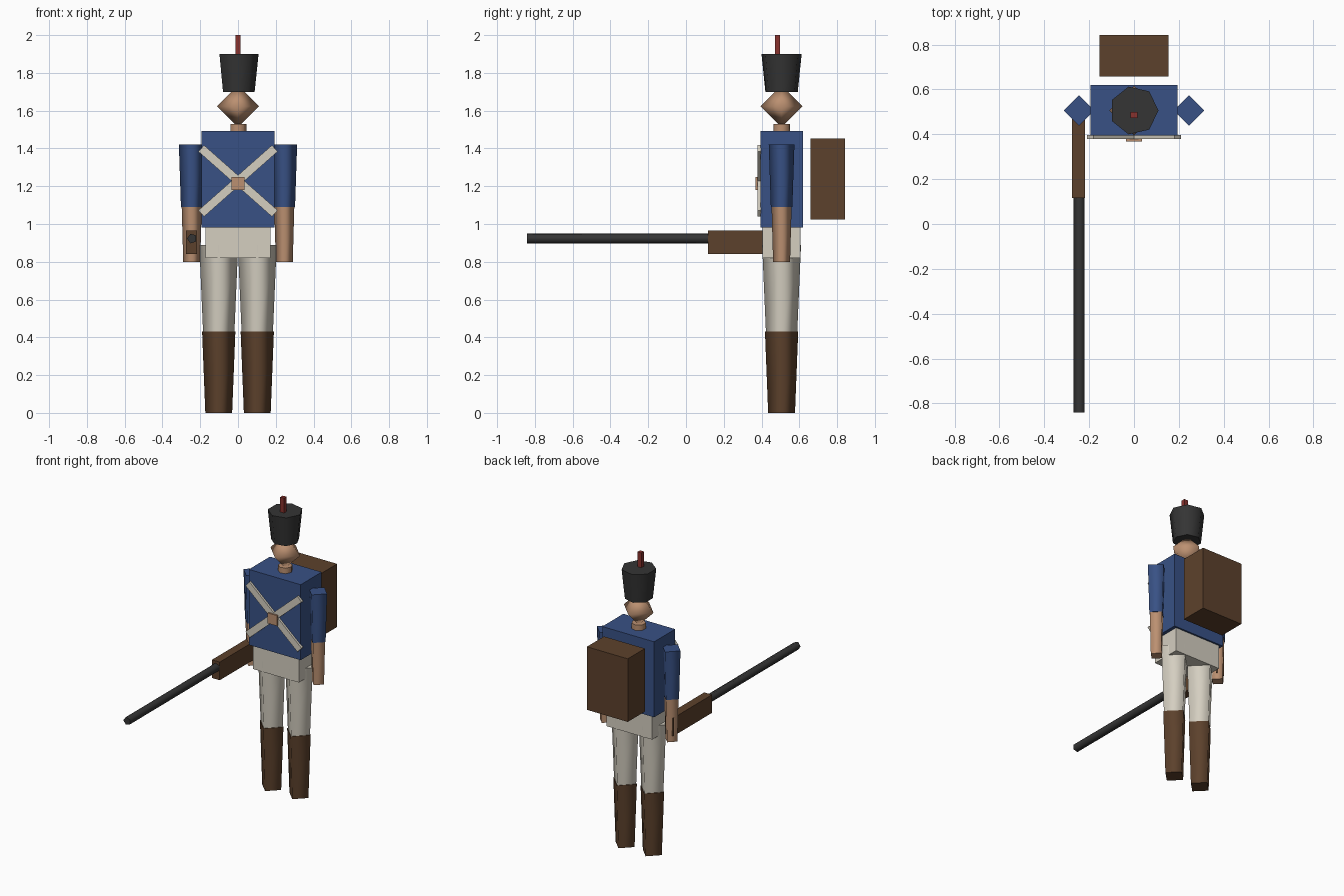
import bpy
import bmesh
import math
from mathutils import Matrix, Vector

cube = bpy.data.objects.get("Cube")
if cube:
    bpy.data.objects.remove(cube, do_unlink=True)


def material(name, r, g, b):
    mat = bpy.data.materials.new(name)
    mat.use_nodes = True
    mat.diffuse_color = (r, g, b, 1)
    mat.node_tree.nodes["Principled BSDF"].inputs["Base Color"].default_value = (r, g, b, 1)
    return mat


BLUE = material("coat blue", 0.04, 0.083, 0.235)
CREAM = material("cream cloth", 0.66, 0.62, 0.53)
BROWN = material("leather brown", 0.108, 0.053, 0.025)
SKIN = material("skin tan", 0.5, 0.28, 0.165)
BLACK = material("felt black", 0.035, 0.035, 0.035)
RED = material("plume red", 0.25, 0.032, 0.027)
BODY_Y = 0.506


def finish(name, bm, mat):
    bmesh.ops.recalc_face_normals(bm, faces=bm.faces)
    mesh = bpy.data.meshes.new(name)
    bm.to_mesh(mesh)
    bm.free()
    mesh.materials.append(mat)
    obj = bpy.data.objects.new(name, mesh)
    bpy.context.scene.collection.objects.link(obj)
    return obj


def box(name, centre, size, mat, tilt=0):
    """Box, optionally tilted about the y axis."""
    bm = bmesh.new()
    bmesh.ops.create_cube(bm, size=1)
    bm.transform(Matrix.Translation(centre) @ Matrix.Rotation(tilt, 4, "Y")
                 @ Matrix.Diagonal((*size, 1)))
    return finish(name, bm, mat)


def taper(name, base, height, r_low, r_high, sides, mat, turn=None):
    """Tapered column with smooth walls and crisp flat caps."""
    bm = bmesh.new()
    rings = []
    for z, r in ((0, r_low), (height, r_high)):
        angles = [math.tau * i / sides for i in range(sides)]
        rings.append([bm.verts.new((r * math.cos(a), r * math.sin(a), z)) for a in angles])
    low, high = rings
    for i in range(sides):
        j = (i + 1) % sides
        bm.faces.new((low[i], low[j], high[j], high[i])).smooth = True
    for ring in rings:
        for edge in bm.faces.new(ring).edges:
            edge.smooth = False
    bm.transform(Matrix.Translation(base) @ (turn or Matrix.Identity(4)))
    return finish(name, bm, mat)


# Torso, hips and neck
box("torso", (0, BODY_Y, 1.237), (0.388, 0.225, 0.511), BLUE)
box("hips", (0, BODY_Y, 0.901), (0.344, 0.202, 0.162), CREAM)
taper("neck", (0, BODY_Y, 1.45), 0.08, 0.045, 0.045, 7, SKIN)

# Head: smooth-shaded octahedron
bm = bmesh.new()
bmesh.ops.create_uvsphere(bm, u_segments=4, v_segments=2, radius=0.111)
for face in bm.faces:
    face.smooth = True
bm.transform(Matrix.Translation((0, BODY_Y, 1.623)))
finish("head", bm, SKIN)

# Tall hat with plume
taper("hat", (0, BODY_Y, 1.7), 0.2, 0.088, 0.109, 7, BLACK)
box("plume", (0, 0.485, 1.945), (0.029, 0.027, 0.11), RED)

# Four-sided limbs on both sides
for side, x in (("right", -1), ("left", 1)):
    leg, arm = 0.102 * x, 0.245 * x
    taper(side + "_boot", (leg, BODY_Y, 0), 0.43, 0.071, 0.088, 4, BROWN)
    taper(side + "_trouser", (leg, BODY_Y, 0.43), 0.46, 0.083, 0.103, 4, CREAM)
    taper(side + "_forearm", (arm, BODY_Y, 0.8), 0.29, 0.045, 0.053, 4, SKIN)
    taper(side + "_sleeve", (arm, BODY_Y, 1.09), 0.33, 0.057, 0.068, 4, BLUE)
    # Crossed chest strap
    box(side + "_strap", (0, 0.388, 1.228), (0.52, 0.018, 0.045), CREAM,
        tilt=x * math.radians(41.5))

box("buckle", (0, 0.379, 1.215), (0.07, 0.022, 0.07), SKIN)
box("backpack", (0, 0.75, 1.238), (0.306, 0.183, 0.427), BROWN)

# Musket held level in the right hand
box("musket_stock", (-0.247, 0.323, 0.903), (0.058, 0.414, 0.123), BROWN)
forward = Vector((0, -1, 0)).to_track_quat("Z", "X").to_matrix().to_4x4()
aim = Matrix.Rotation(math.pi / 2, 4, "X") @ Matrix.Rotation(math.pi, 4, "Z")
taper("musket_barrel", (-0.243, 0.13, 0.923), 0.971, 0.027, 0.027, 5, BLACK, aim)
